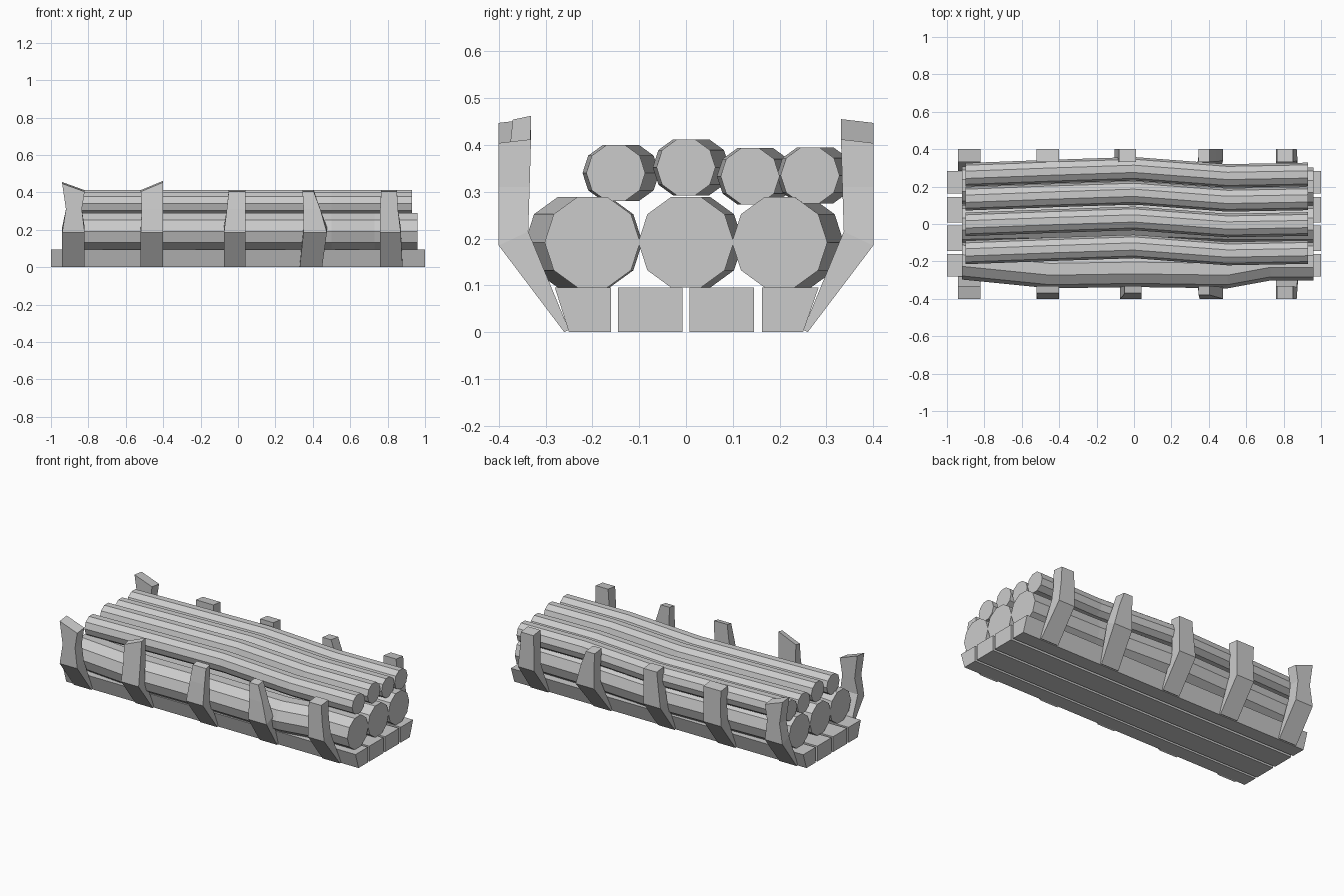
import bpy, bmesh, math

if "Cube" in bpy.data.objects:
    bpy.data.objects.remove(bpy.data.objects["Cube"])

mat = bpy.data.materials.new("plain_grey")
mat.diffuse_color = (0.6, 0.6, 0.6, 1)
mat.use_nodes = True
mat.node_tree.nodes["Principled BSDF"].inputs["Base Color"].default_value = mat.diffuse_color


def finish(name, bm):
    bmesh.ops.recalc_face_normals(bm, faces=bm.faces)
    mesh = bpy.data.meshes.new(name)
    bm.to_mesh(mesh)
    bm.free()
    mesh.materials.append(mat)
    obj = bpy.data.objects.new(name, mesh)
    bpy.context.collection.objects.link(obj)


def loft(name, rings):
    """Skin a list of equal-sized closed rings and cap both ends."""
    bm = bmesh.new()
    vs = [[bm.verts.new(p) for p in ring] for ring in rings]
    n = len(rings[0])
    for a, b in zip(vs, vs[1:]):
        for i in range(n):
            j = (i + 1) % n
            bm.faces.new((a[i], a[j], b[j], b[i]))
    bm.faces.new(vs[0])
    bm.faces.new(vs[-1])
    finish(name, bm)


# Base planks: the outer ones have a slanted outside edge
planks = [(-0.25, -0.16, -0.28), (-0.145, -0.008, -0.145),
          (0.008, 0.145, 0.008), (0.25, 0.162, 0.283)]
for k, (y0, y1, ytop) in enumerate(planks):
    loft(f"base_plank_{k + 1}",
         [[(x, y0, 0), (x, y1, 0), (x, y1, 0.095), (x, ytop, 0.095)] for x in (-1, 1)])


# Logs: ten-sided tubes with a gently bent centre line
def log(name, radius, z, path):
    rings = []
    for x, y in path:
        rings.append([(x, y + radius * math.cos(t * math.tau / 10),
                       z + radius * math.sin(t * math.tau / 10)) for t in range(10)])
    loft(name, rings)


log("lower_log_front", 0.102, 0.192,
    [(-0.92, -0.195), (-0.45, -0.242), (0, -0.235), (0.5, -0.242), (0.73, -0.2), (0.96, -0.2)])
log("lower_log_middle", 0.102, 0.192,
    [(-0.92, 0), (-0.45, 0.01), (0, 0.02), (0.5, 0), (0.96, 0)])
log("lower_log_back", 0.102, 0.192,
    [(-0.92, 0.205), (-0.45, 0.22), (0, 0.235), (0.5, 0.205), (0.96, 0.2)])
for k, (y, z) in enumerate([(-0.15, 0.34), (0, 0.352), (0.137, 0.333), (0.265, 0.335)]):
    log(f"upper_log_{k + 1}", 0.063, z,
        [(-0.9, y - 0.002), (-0.45, y + 0.015), (0, y + 0.03), (0.5, y - 0.008), (0.93, y)])


# Side posts: wedge foot, knee, waist and a cut top
def post(name, side, foot, knee, waist, top, heights, outer):
    def ring(xs, yi, yo, zi, zo):
        (a, b) = xs
        zi = zi if isinstance(zi, tuple) else (zi, zi)
        zo = zo if isinstance(zo, tuple) else (zo, zo)
        return [(a, side * yi, zi[0]), (b, side * yi, zi[1]),
                (b, side * yo, zo[1]), (a, side * yo, zo[0])]
    low = tuple(h - 0.008 for h in heights)
    loft(name, [ring(foot, 0.25, 0.26, 0.005, 0.0),
                ring(knee, 0.337, 0.40, 0.215, 0.185),
                ring(waist, 0.334, (0.40 + outer) / 2, 0.31, 0.31),
                ring(top, 0.331, outer, heights, low)])


# foot x, knee x, waist x, top x, top heights left/right, outer y at top
shapes = [
    ((-0.94, -0.82), (-0.94, -0.82), (-0.92, -0.835), (-0.94, -0.82), (0.455, 0.412), 0.40),
    ((-0.52, -0.40), (-0.52, -0.40), (-0.515, -0.40), (-0.52, -0.40), (0.412, 0.462), 0.37),
    ((-0.075, 0.04), (-0.075, 0.04), (-0.06, 0.04), (-0.05, 0.04), (0.412, 0.412), 0.37),
    ((0.33, 0.45), (0.35, 0.475), (0.35, 0.44), (0.345, 0.405), (0.412, 0.412), 0.38),
    ((0.76, 0.88), (0.76, 0.87), (0.76, 0.855), (0.765, 0.85), (0.412, 0.412), 0.40),
]
for k, (foot, knee, waist, top, h, outer) in enumerate(shapes):
    post(f"front_post_{k + 1}", -1, foot, knee, waist, top, h, outer)
    # Back posts repeat the front ones, the middle one shifted slightly
    d = -0.03 if k == 2 else 0
    xs = [tuple(x + d for x in p) for p in (foot, knee, waist, top)]
    hb = h if k == 0 else (0.412, 0.412)
    post(f"back_post_{k + 1}", 1, *xs, hb, 0.40)
